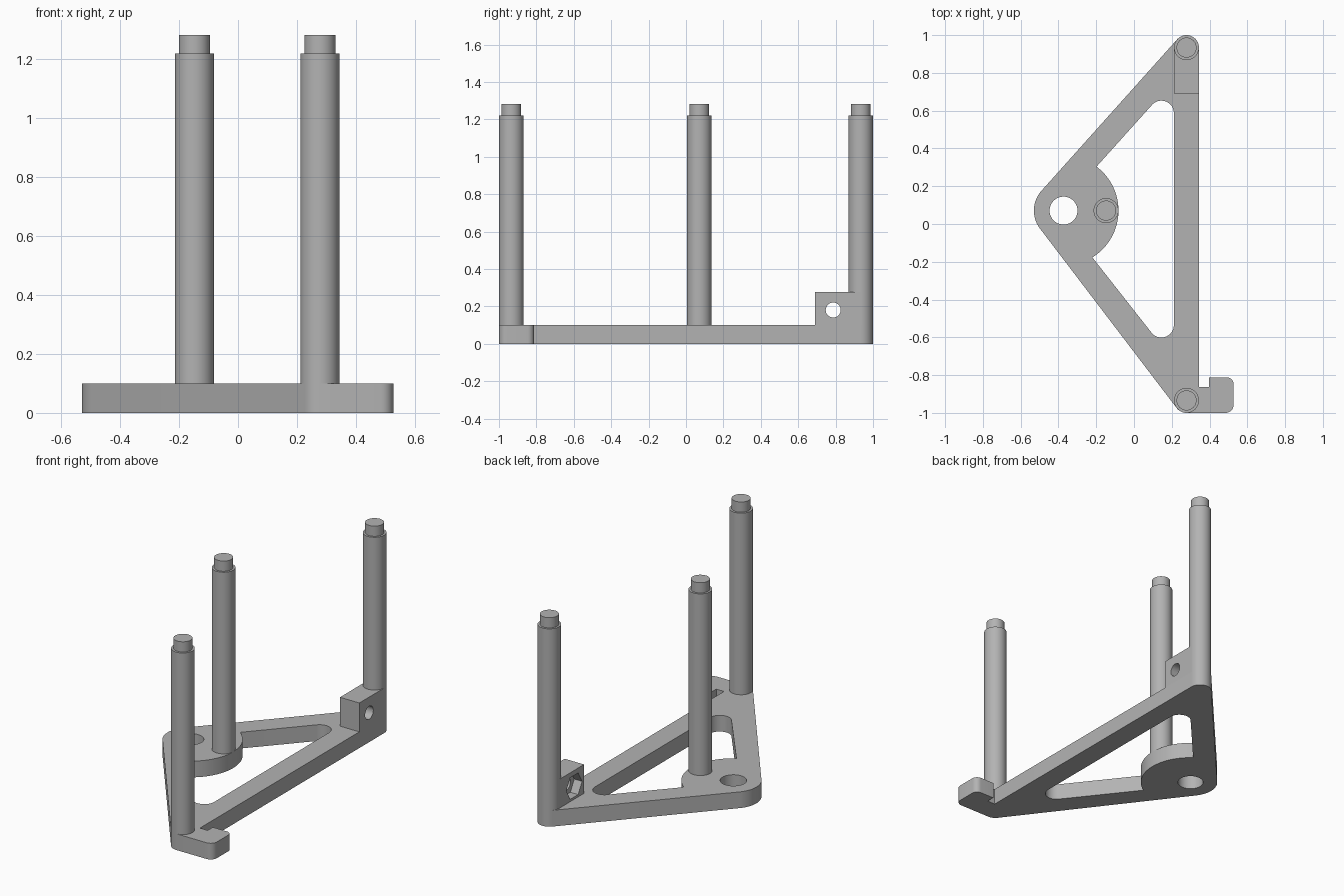
import bpy
import bmesh
from math import radians, degrees, cos, sin, acos, atan2, hypot, pi
from mathutils import Matrix

cube = bpy.data.objects.get("Cube")
if cube:
    bpy.data.objects.remove(cube, do_unlink=True)

GREY = (0.45, 0.45, 0.45, 1)
grey = bpy.data.materials.new("plain grey")
grey.use_nodes = True
grey.diffuse_color = GREY
grey.node_tree.nodes["Principled BSDF"].inputs["Base Color"].default_value = GREY

THICK = 0.1
POST_R = 0.066
BACK = (0.278, 0.934, POST_R)
FRONT = (0.278, -0.934, POST_R)
BOSS = (-0.373, 0.071, 0.157)


def finish(bm, name):
    bmesh.ops.recalc_face_normals(bm, faces=bm.faces)
    mesh = bpy.data.meshes.new(name)
    bm.to_mesh(mesh)
    bm.free()
    mesh.materials.append(grey)
    obj = bpy.data.objects.new(name, mesh)
    bpy.context.collection.objects.link(obj)
    return obj


def smooth(obj):
    bpy.ops.object.select_all(action='DESELECT')
    obj.select_set(True)
    bpy.context.view_layer.objects.active = obj
    bpy.ops.object.shade_smooth_by_angle(angle=radians(30))


def arc(x, y, r, start, end, steps=16):
    angles = [radians(start + (end - start) * i / steps) for i in range(steps + 1)]
    return [(x + r * cos(a), y + r * sin(a)) for a in angles]


def tangent(a, b):
    """Angle of the outward normal of the outer tangent from circle a to b."""
    dx, dy = b[0] - a[0], b[1] - a[1]
    return degrees(atan2(dy, dx) - acos((a[2] - b[2]) / hypot(dx, dy))) % 360


def cylinder(bm, x, y, r, z0, z1):
    bmesh.ops.create_cone(bm, cap_ends=True, segments=48, radius1=r, radius2=r,
                          depth=z1 - z0, matrix=Matrix.Translation((x, y, (z0 + z1) / 2)))


# Base plate: rounded triangle with a small hook at the front left corner
to_boss, to_front = tangent(BACK, BOSS), tangent(BOSS, FRONT)
outline = (arc(*BACK, 0, to_boss) + arc(*BOSS, to_boss, to_front, 24)
           + arc(*FRONT, to_front, 270)
           + arc(0.485, -0.958, 0.042, 270, 360, 8)
           + arc(0.492, -0.847, 0.035, 0, 90, 8)
           + [(0.397, -0.812), (0.397, -0.862), (0.344, -0.862)])
# Opening whose apex is filled by a round pad, and the through hole in the pad
opening = (arc(0.145, 0.587, POST_R, 0, 138)
           + arc(BOSS[0], BOSS[1], 0.291, 53.1, -58.4, 32)
           + arc(0.145, -0.535, POST_R, 218.3, 360))
hole = arc(BOSS[0], BOSS[1], 0.074, 0, 360, 40)[:-1]

bm = bmesh.new()
for loop in (outline, opening, hole):
    verts = [bm.verts.new((x, y, 0)) for x, y in loop]
    for i, v in enumerate(verts):
        bm.edges.new((verts[i - 1], v))
bmesh.ops.triangle_fill(bm, use_beauty=True, use_dissolve=False, edges=bm.edges[:])
top = bmesh.ops.extrude_face_region(bm, geom=bm.faces[:], use_keep_orig=True)
bmesh.ops.translate(bm, vec=(0, 0, THICK),
                    verts=[g for g in top["geom"] if isinstance(g, bmesh.types.BMVert)])
smooth(finish(bm, "base_plate"))

# Three posts, each with a narrower pin on top
posts = {"back_post": BACK, "front_post": FRONT, "middle_post": (-0.148, 0.071)}
for name, spot in posts.items():
    bm = bmesh.new()
    cylinder(bm, spot[0], spot[1], POST_R, THICK, 1.22)
    cylinder(bm, spot[0], spot[1], 0.053, 1.22, 1.283)
    smooth(finish(bm, name))

# Clamp block beside the back post
bm = bmesh.new()
bmesh.ops.create_cube(bm, size=1, matrix=Matrix.Translation((0.278, 0.8125, 0.189))
                      @ Matrix.Diagonal((2 * POST_R, 0.243, 0.178, 1)))
block = finish(bm, "clamp_block")


# Cross bolt hole and six-sided nut pocket cut into the block
def cut(target, name, x, r, depth, sides):
    bm = bmesh.new()
    bmesh.ops.create_cone(bm, cap_ends=True, segments=sides, radius1=r, radius2=r, depth=depth,
                          matrix=Matrix.Translation((x, 0.787, 0.181))
                          @ Matrix.Rotation(pi / 2, 4, 'Y') @ Matrix.Rotation(pi / 2, 4, 'Z')
                          @ Matrix.Rotation(pi / 2, 4, 'Z'))
    cutter = finish(bm, name)
    cutter.hide_render = True
    mod = target.modifiers.new(name, 'BOOLEAN')
    mod.operation = 'DIFFERENCE'
    mod.solver = 'EXACT'
    mod.object = cutter
    bpy.context.view_layer.objects.active = target
    bpy.ops.object.modifier_apply(modifier=name)
    bpy.data.objects.remove(cutter, do_unlink=True)


cut(block, "bolt_hole", 0.278, 0.04, 0.4, 32)
cut(block, "nut_pocket", 0.2, 0.077, 0.13, 6)
smooth(block)
